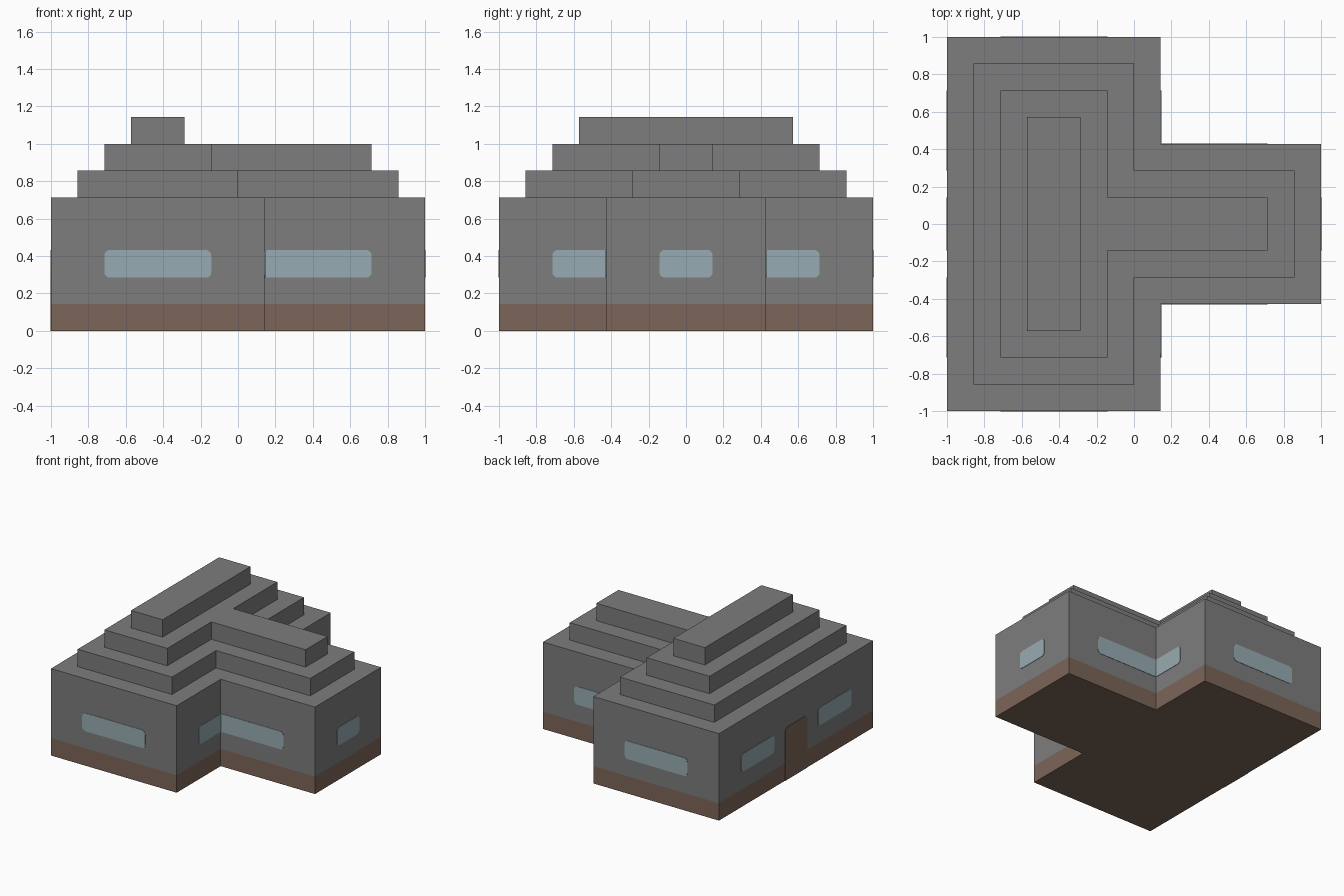
import bpy, bmesh, math
from mathutils import Vector

U = 1 / 7  # building module

if "Cube" in bpy.data.objects:
    bpy.data.objects.remove(bpy.data.objects["Cube"])


def material(name, color):
    m = bpy.data.materials.new(name)
    m.use_nodes = True
    m.diffuse_color = (*color, 1)
    m.node_tree.nodes["Principled BSDF"].inputs["Base Color"].default_value = (*color, 1)
    return m


stone = material("grey stone", (0.205, 0.205, 0.205))
wood = material("brown wood", (0.202, 0.130, 0.098))
glass = material("pale blue glass", (0.31, 0.407, 0.445))


def add_object(name, bm, *mats):
    bmesh.ops.recalc_face_normals(bm, faces=bm.faces)
    mesh = bpy.data.meshes.new(name)
    bm.to_mesh(mesh)
    bm.free()
    for m in mats:
        mesh.materials.append(m)
    ob = bpy.data.objects.new(name, mesh)
    bpy.context.collection.objects.link(ob)
    return ob


def t_outline(inset):
    """T-shaped floor plan in modules, drawn in by inset."""
    half = [(7 - inset, 3 - inset), (1 - inset, 3 - inset),
            (1 - inset, 7 - inset), (inset - 7, 7 - inset)]
    return half + [(x, -y) for x, y in reversed(half)]


def storey(name, outline, levels, *mats):
    """Extrude an outline through levels; the first level takes the last material."""
    bm = bmesh.new()
    cap = bm.faces.new([bm.verts.new((x * U, y * U, levels[0] * U)) for x, y in outline])
    rings = [list(cap.verts)]
    for z in levels[1:]:
        ring = [bm.verts.new((v.co.x, v.co.y, z * U)) for v in rings[0]]
        for i in range(len(ring)):
            j = (i + 1) % len(ring)
            bm.faces.new((rings[-1][i], rings[-1][j], ring[j], ring[i]))
        rings.append(ring)
    bm.faces.new(rings[-1])
    if len(mats) > 1:
        for f in bm.faces:
            f.material_index = int(f.calc_center_median().z < U)
    return add_object(name, bm, *mats)


def panel(name, mat, origin, along, normal, start, end, low, high, rounded):
    """Thin wall plate; rounded lists its soft corners (low-start, low-end, high-end, high-start)."""
    r, thick = 0.03, 0.003
    corners = [(start, low), (end, low), (end, high), (start, high)]
    points = []
    for k, (a, b) in enumerate(corners):
        a, b = a * U, b * U
        if k not in rounded:
            points.append((a, b))
            continue
        ca = a + (r if k in (0, 3) else -r)
        cb = b + (r if k < 2 else -r)
        for s in range(6):
            t = math.pi * (1 + k / 2 + s / 10)
            points.append((ca + r * math.cos(t), cb + r * math.sin(t)))
    base, along, normal = Vector(origin) * U, Vector(along), Vector(normal)
    bm = bmesh.new()
    face = bm.faces.new([bm.verts.new(base + along * a + Vector((0, 0, b))) for a, b in points])
    out = bmesh.ops.extrude_face_region(bm, geom=[face])["geom"]
    bmesh.ops.translate(bm, vec=normal * thick,
                        verts=[g for g in out if isinstance(g, bmesh.types.BMVert)])
    add_object(name, bm, mat)


# Walls with brown base, then stepped roof
storey("walls", t_outline(0), (0, 1, 5), stone, wood)
storey("lower_roof_step", t_outline(1), (5, 6), stone)
storey("middle_roof_step", t_outline(2), (6, 7), stone)
storey("roof_ridge", [(-2, 4), (-4, 4), (-4, -4), (-2, -4)], (7, 8), stone)

# Windows on both mirrored sides; those by the inner corner are square there
X, Y = (1, 0, 0), (0, 1, 0)
LOW, HIGH = 1.99, 3.03
ALL, OUTER = (0, 1, 2, 3), (1, 2)
for side, s in (("front", -1), ("back", 1)):
    out, along = (0, s, 0), (0, s, 0)
    panel(side + "_hall_window", glass, (0, 7 * s, 0), X, out, -5, -1, LOW, HIGH, ALL)
    panel(side + "_wing_window", glass, (0, 3 * s, 0), X, out, 1, 5, LOW, HIGH, OUTER)
    panel(side + "_inner_window", glass, (1, 0, 0), along, X, 3, 5, LOW, HIGH, OUTER)
    panel(side + "_door_side_window", glass, (-7, 0, 0), along, (-1, 0, 0), 2, 5, LOW, HIGH, ALL)

panel("wing_end_window", glass, (7, 0, 0), Y, X, -1, 1, LOW, HIGH, ALL)
panel("door", wood, (-7, 0, 0), Y, (-1, 0, 0), -1, 1, 0, HIGH, (2, 3))
